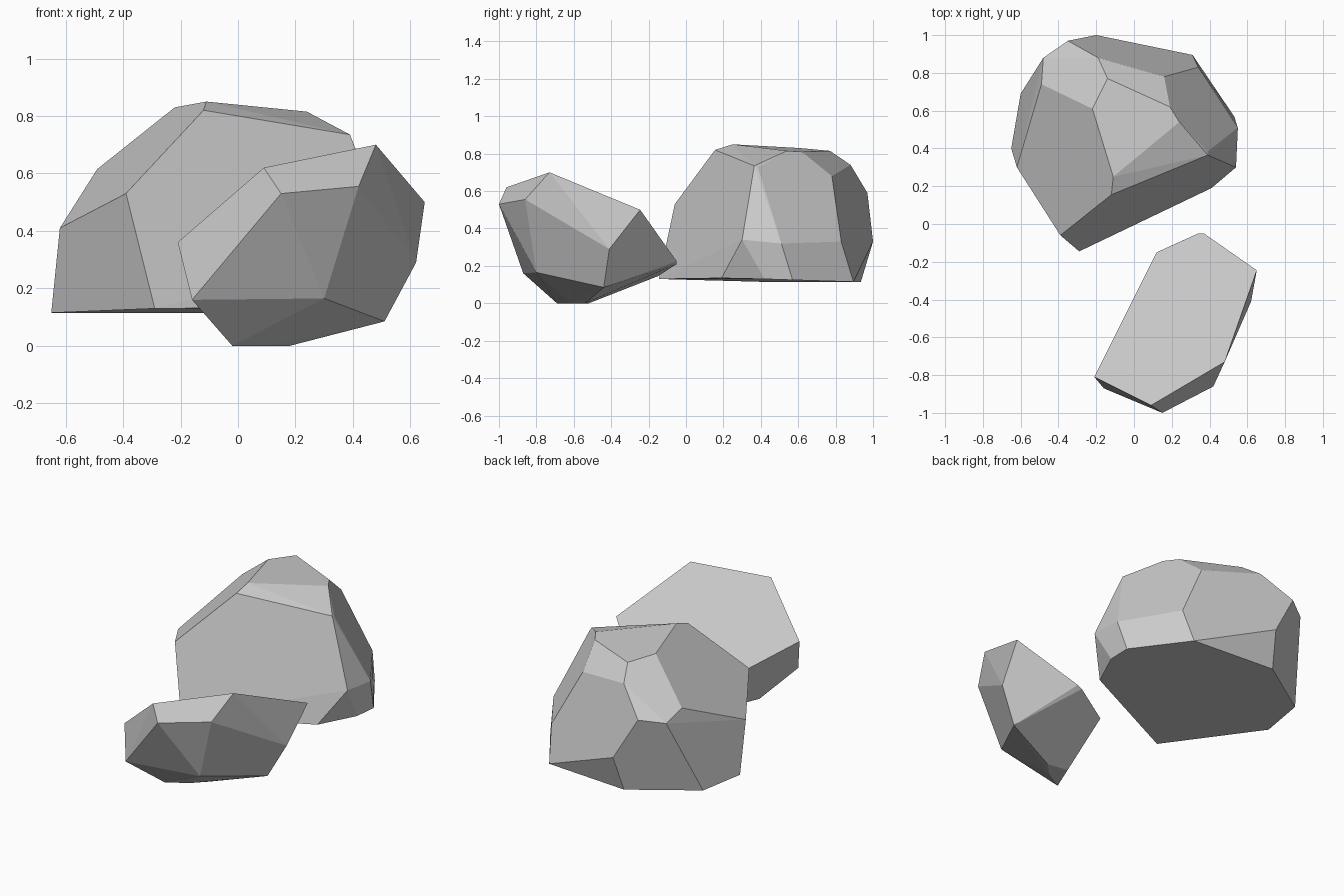
import bpy
import bmesh
import math

default_cube = bpy.data.objects.get("Cube")
if default_cube:
    bpy.data.objects.remove(default_cube, do_unlink=True)


def make_material(name, color):
    material = bpy.data.materials.new(name)
    material.use_nodes = True
    material.diffuse_color = color
    shader = next(n for n in material.node_tree.nodes if n.type == "BSDF_PRINCIPLED")
    shader.inputs["Base Color"].default_value = color
    return material


def make_rock(name, rings, material):
    """Chisel a faceted stone: wrap a convex skin around its corner rings."""
    bm = bmesh.new()
    for ring in rings:
        for corner in ring:
            bm.verts.new(corner)
    skin = bmesh.ops.convex_hull(bm, input=bm.verts, use_existing_faces=False)
    # drop any corner left inside the skin
    spare = {g for g in skin["geom_interior"] + skin["geom_unused"]
             if isinstance(g, bmesh.types.BMVert)}
    bmesh.ops.delete(bm, geom=list(spare), context="VERTS")
    # join the skin triangles into broad flat facets
    bmesh.ops.dissolve_limit(bm, angle_limit=math.radians(4),
                             verts=bm.verts, edges=bm.edges)
    bmesh.ops.recalc_face_normals(bm, faces=bm.faces)
    mesh = bpy.data.meshes.new(name)
    bm.to_mesh(mesh)
    bm.free()
    mesh.materials.append(material)
    for polygon in mesh.polygons:
        polygon.use_smooth = False
    rock = bpy.data.objects.new(name, mesh)
    bpy.context.scene.collection.objects.link(rock)
    return rock


stone_gray = make_material("stone gray", (0.6, 0.6, 0.6, 1))

# Large boulder at the back, from the flat base up to the crown
large_base = [
    (-.65, .4, .115), (-.29, -.145, .13), (.41, .19, .135), (.52, .42, .13),
    (.53, .57, .125), (.31, .895, .115), (-.23, .935, .115), (-.6, .69, .115),
]
large_waist = [
    (-.62, .3, .41), (-.39, -.06, .53), (.54, .3, .34), (.55, .51, .32),
    (.34, .83, .33), (-.2, 1, .33),
]
large_shoulder = [
    (-.49, .74, .615), (-.48, .88, .57), (-.35, .97, .59),
    (-.19, .88, .74), (.16, .78, .68),
]
large_crown = [
    (-.12, .155, .82), (-.11, .25, .85), (.39, .365, .735), (.39, .385, .725),
    (.24, .54, .815), (.19, .62, .81), (-.14, .77, .815), (-.22, .61, .83),
]
make_rock("large_boulder",
          [large_base, large_waist, large_shoulder, large_crown], stone_gray)

# Small leaning boulder at the front, with one broad sloping top
small_foot = [(-.02, -.69, 0), (.1, -.62, 0), (.18, -.54, 0), (.05, -.52, 0)]
small_belly = [
    (-.16, -.87, .16), (.3, -.8, .165), (.51, -.44, .085),
    (.62, -.41, .29), (.15, -1, .53), (.42, -.86, .555),
]
small_top = [
    (-.21, -.81, .36), (.09, -.96, .62), (.48, -.73, .7), (.65, -.245, .5),
    (.37, -.05, .225), (.34, -.05, .21), (.12, -.15, .145),
]
make_rock("small_boulder", [small_foot, small_belly, small_top], stone_gray)
